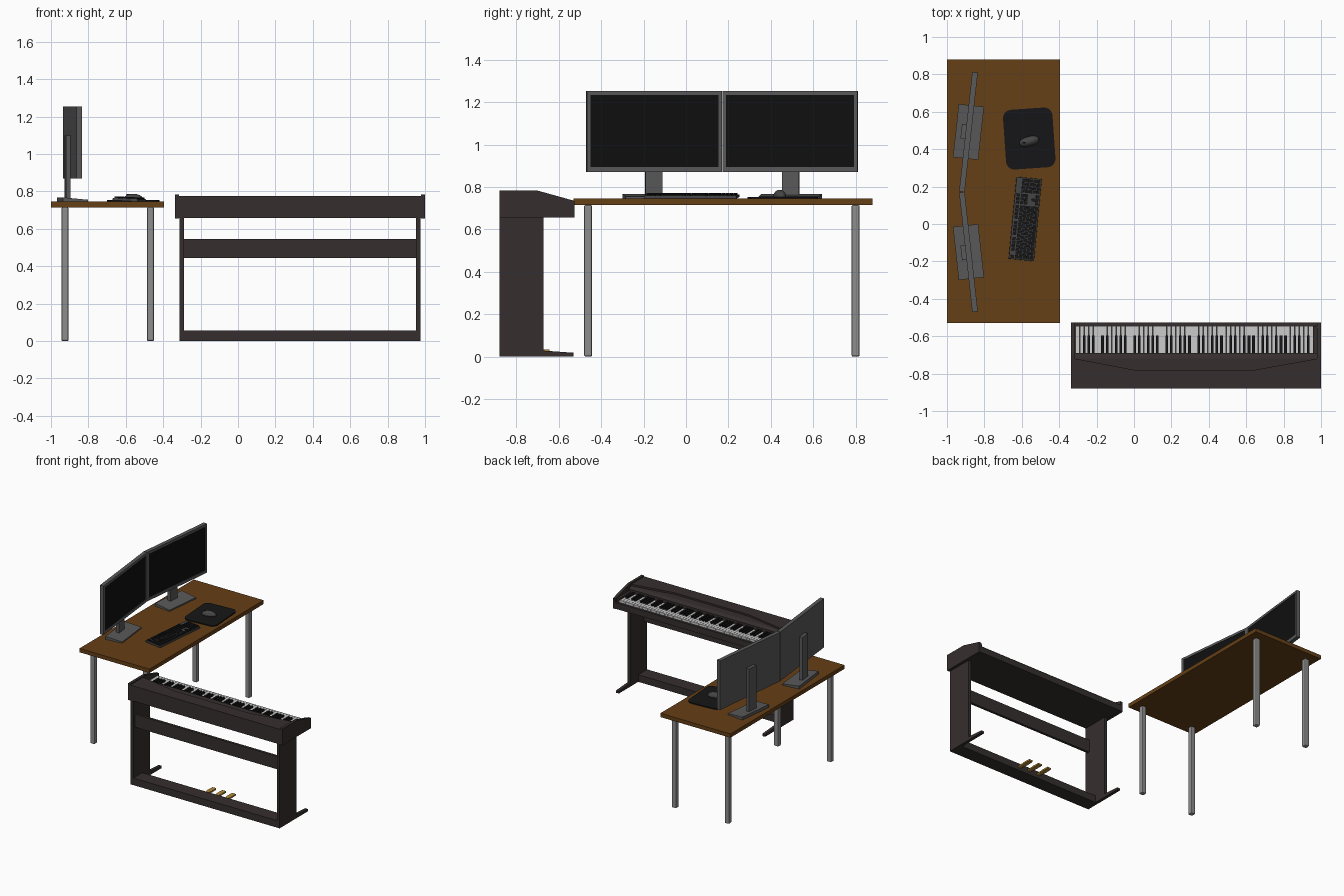
import bpy, bmesh
from math import radians
from mathutils import Matrix, Vector

if "Cube" in bpy.data.objects:
    bpy.data.objects.remove(bpy.data.objects["Cube"])


def material(name, r, g, b):
    m = bpy.data.materials.new(name)
    m.diffuse_color = (r, g, b, 1)
    m.use_nodes = True
    m.node_tree.nodes["Principled BSDF"].inputs["Base Color"].default_value = m.diffuse_color
    return m


WOOD = material("desk_wood", 0.13, 0.05, 0.008)
STEEL = material("leg_metal", 0.27, 0.27, 0.27)
PLASTIC = material("monitor_grey", 0.1, 0.1, 0.1)
SCREEN = material("screen_black", 0.005, 0.005, 0.005)
PIANO = material("piano_wood", 0.036, 0.028, 0.027)
IVORY = material("white_keys", 0.8, 0.8, 0.8)
BLACK = material("black_plastic", 0.008, 0.008, 0.009)
CHARCOAL = material("charcoal", 0.06, 0.06, 0.06)
BRASS = material("pedal_brass", 0.45, 0.26, 0.04)


def finish(name, bm, mat, matrix=None, bevel=0, segments=2):
    bmesh.ops.recalc_face_normals(bm, faces=bm.faces)
    me = bpy.data.meshes.new(name)
    bm.to_mesh(me)
    bm.free()
    ob = bpy.data.objects.new(name, me)
    bpy.context.collection.objects.link(ob)
    me.materials.append(mat)
    if matrix:
        ob.matrix_world = matrix
    if bevel:
        mod = ob.modifiers.new("bevel", 'BEVEL')
        mod.width, mod.segments = bevel, segments
    return ob


def boxes(name, items, mat, matrix=None, bevel=0):
    """One mesh from boxes given as (x0, x1, y0, y1, z0, z1)."""
    bm = bmesh.new()
    for x0, x1, y0, y1, z0, z1 in items:
        centre = Vector((x0 + x1, y0 + y1, z0 + z1)) / 2
        size = Matrix.Diagonal((x1 - x0, y1 - y0, z1 - z0, 1))
        bmesh.ops.create_cube(bm, size=1, matrix=Matrix.Translation(centre) @ size)
    return finish(name, bm, mat, matrix, bevel)


def prism(name, pts, lo, hi, axis, mat, matrix=None):
    """Extrude a 2D outline along an axis (remaining axes in xyz order)."""
    def at(p, t):
        v = list(p)
        v.insert("xyz".index(axis), t)
        return v
    bm = bmesh.new()
    a = [bm.verts.new(at(p, lo)) for p in pts]
    b = [bm.verts.new(at(p, hi)) for p in pts]
    bm.faces.new(a)
    bm.faces.new(b)
    for i in range(len(pts)):
        j = (i + 1) % len(pts)
        bm.faces.new((a[i], a[j], b[j], b[i]))
    return finish(name, bm, mat, matrix)


def place(x, y, z, angle):
    return Matrix.Translation((x, y, z)) @ Matrix.Rotation(radians(angle), 4, 'Z')


# Desk
DESK_Z = 0.745
boxes("desk_top", [(-1, -0.395, -0.53, 0.88, 0.715, DESK_Z)], WOOD)
for x in (-0.925, -0.468):
    for y in (-0.462, 0.8):
        boxes("desk_leg", [(x - .019, x + .019, y - .019, y + .019, 0, 0.715)],
              STEEL, bevel=0.007)

# Two monitors angled toward each other
for side in (1, -1):
    m = place(-0.885, 0.171 + side * 0.321, 0, -6.3 * side)
    w, z0, z1 = 0.321, 0.87, 1.253
    boxes("monitor_frame", [
        (-.015, .011, -w, w, z0, z1),
        (.011, .015, -w, w, z1 - .018, z1), (.011, .015, -w, w, z0, z0 + .024),
        (.011, .015, -w, -w + .018, z0 + .024, z1 - .018),
        (.011, .015, w - .018, w, z0 + .024, z1 - .018)], PLASTIC, m)
    boxes("monitor_screen", [(.010, .0125, -w + .018, w - .018, z0 + .024, z1 - .018)],
          SCREEN, m)
    boxes("monitor_stem", [(-.039, -.0145, -.04, .04, DESK_Z + .01, 1.10)], PLASTIC, m)
    prism("monitor_base", [(-.068, DESK_Z), (.068, DESK_Z), (.068, .755), (-.068, .768)],
          -.143, .143, 'y', PLASTIC, m)

# Mouse pad with rounded corners
bm = bmesh.new()
bmesh.ops.create_cube(bm, size=1, matrix=Matrix.Diagonal((0.265, 0.32, 0.008, 1)))
upright = [e for e in bm.edges if abs(e.verts[0].co.z - e.verts[1].co.z) > 0.001]
bmesh.ops.bevel(bm, geom=upright, offset=0.045, segments=8, profile=0.5, affect='EDGES')
finish("mouse_pad", bm, BLACK, place(-0.56, 0.457, DESK_Z + 0.004, 4))

# Mouse: flattened dome with a slight waist, plus wheel
bm = bmesh.new()
bmesh.ops.create_uvsphere(bm, u_segments=24, v_segments=12, radius=1)
for v in bm.verts:
    waist = 1 - 0.15 * (1 - abs(v.co.x))
    v.co = Vector((v.co.x * .055, v.co.y * .03 * waist, max(v.co.z, -0.1) * .031))
mouse_at = place(-0.56, 0.442, DESK_Z + 0.011, 15)
mouse = finish("mouse", bm, CHARCOAL, mouse_at)
for p in mouse.data.polygons:
    p.use_smooth = True
boxes("mouse_wheel", [(-.036, -.022, -.003, .003, .02, .030)], BLACK, mouse_at, 0.002)

# Computer keyboard: rows run along local x, far side is +y
u, r = 0.0191, 0.0198
rows = [[1] * 13 + [2], [1.5] + [1] * 12 + [1.5], [1.75] + [1] * 11 + [2.25],
        [2.25] + [1] * 10 + [2.75], [1.25] * 3 + [6.25] + [1.25] * 4]
keys = []


def key(col, row, width=1.0, depth=1):
    x, y = -.215 + col * u, .055 - row * r
    keys.append((x + .001, x + width * u - .001, y - depth * r + .002, y, .012, .021))


for c in [0] + [g * 4.5 + 2 + i for g in range(3) for i in range(4)]:
    key(c, -0.2)
for n, row in enumerate(rows, 1):
    c = 0
    for width in row:
        key(c, n, width)
        c += width
for n, cols in ((-0.2, (0, 1, 2)), (1, (0, 1, 2)), (2, (0, 1, 2)), (4, (1,)), (5, (0, 1, 2))):
    for c in cols:
        key(15.25 + c, n)
for n in range(1, 6):
    for c in range(3):
        if n < 5:
            key(18.5 + c, n)
key(18.5, 5, 2)
key(20.5, 5)
key(21.5, 1)
key(21.5, 2, 1, 2)
key(21.5, 4, 1, 2)
kb = place(-0.582, 0.027, DESK_Z + 0.003, 84.5) @ Matrix.Rotation(radians(3), 4, 'X')
boxes("keyboard_base", [(-.22, .22, -.068, .068, 0, .014)], CHARCOAL, kb, 0.003)
boxes("keyboard_keys", keys, BLACK, kb)

# Piano stand: sides, feet, back rail, base beam
for x0, x1 in ((-.313, -.289), (.952, .976)):
    boxes("piano_leg", [(x0, x1, -.88, -.672, 0, .657)], PIANO)
    prism("piano_foot", [(-.672, 0), (-.53, 0), (-.53, .018), (-.672, .028)],
          x0, x1, 'x', PIANO)
boxes("stand_rail", [(-.289, .952, -.86, -.84, .445, .545)], PIANO)
boxes("stand_beam", [(-.289, .952, -.88, -.77, 0, .055)], PIANO)
for i in (-1, 0, 1):
    x = 0.332 + i * 0.085
    prism("pedal", [(x - .009, -.775), (x + .009, -.775), (x + .018, -.70),
                    (x + .016, -.645), (x - .016, -.645), (x - .018, -.70)],
          .022, .034, 'z', BRASS)

# Piano body: end cheeks, key bed, rear case, stepped lid, front slip
for x0, x1 in ((-.337, -.315), (.978, 1.0)):
    prism("piano_cheek", [(-.88, .655), (-.527, .655), (-.527, .735), (-.70, .783), (-.88, .783)],
          x0, x1, 'x', PIANO)
boxes("key_bed", [(-.315, .978, -.88, -.545, .657, .69)], PIANO)
prism("rear_case", [(-.88, .69), (-.69, .69), (-.69, .75), (-.72, .762), (-.88, .762)],
      -.315, .978, 'x', PIANO)
prism("piano_lid", [(-.315, -.88), (.978, -.88), (.978, -.72), (.645, -.78), (0, -.78), (-.315, -.72)],
      .762, .775, 'z', PIANO)
boxes("front_slip", [(-.315, .978, -.545, -.527, .657, .705)], PIANO)
boxes("key_block", [(.957, .978, -.69, -.545, .69, .735)], PIANO)

# 88 piano keys, lowest at +x
w = (0.957 + 0.315) / 52
whites, blacks = [], []
for i in range(52):
    x = 0.957 - i * w
    whites.append((x - w + .001, x - .001, -.69, -.546, .692, .722))
    if "ABCDEFG"[i % 7] in "ACDFG" and i < 51:
        blacks.append((x - w - .007, x - w + .007, -.69, -.597, .715, .736))
boxes("white_keys", whites, IVORY)
boxes("black_keys", blacks, BLACK)
